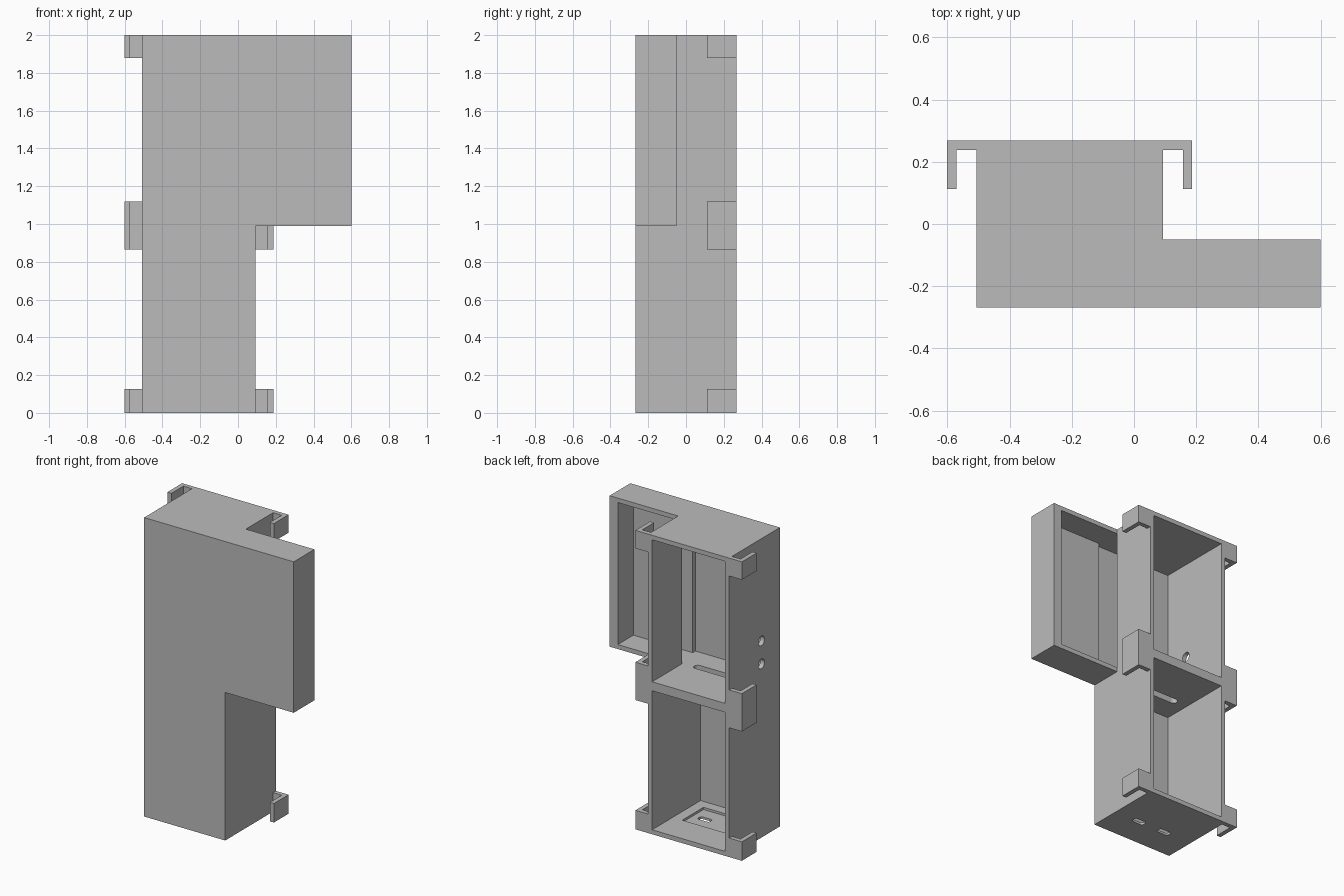
import bpy, bmesh
from mathutils import Matrix

cube = bpy.data.objects.get("Cube")
if cube:
    bpy.data.objects.remove(cube, do_unlink=True)

grey = bpy.data.materials.new("plain_grey")
grey.use_nodes = True
COLOUR = (0.5, 0.5, 0.5, 1)
grey.diffuse_color = COLOUR
grey.node_tree.nodes["Principled BSDF"].inputs["Base Color"].default_value = COLOUR

CX = -0.207            # middle of the main case
HALF = 0.3             # half its width
WALL = 0.03
FRONT, BACK, WING_BACK = -0.268, 0.268, -0.05
SHELF, WING_Z, TOP = 0.96, 0.99, 2.0
L, R = CX - HALF, CX + HALF


def finish(name, bm):
    bmesh.ops.recalc_face_normals(bm, faces=bm.faces[:])
    mesh = bpy.data.meshes.new(name)
    bm.to_mesh(mesh)
    bm.free()
    mesh.materials.append(grey)
    obj = bpy.data.objects.new(name, mesh)
    bpy.context.collection.objects.link(obj)
    return obj


def prism(name, outline, z0, z1):
    bm = bmesh.new()
    face = bm.faces.new([bm.verts.new((x, y, z0)) for x, y in outline])
    ext = bmesh.ops.extrude_face_region(bm, geom=[face])
    verts = [v for v in ext["geom"] if isinstance(v, bmesh.types.BMVert)]
    bmesh.ops.translate(bm, verts=verts, vec=(0, 0, z1 - z0))
    return finish(name, bm)


def box(name, x0, x1, y0, y1, z0, z1):
    return prism(name, [(x0, y0), (x1, y0), (x1, y1), (x0, y1)], z0, z1)


def slot(name, x, y, z0, z1, length, width, bevel):
    obj = box(name, x - length / 2, x + length / 2, y - width / 2, y + width / 2, z0, z1)
    bm = bmesh.new()
    bm.from_mesh(obj.data)
    edges = [e for e in bm.edges if abs(e.verts[0].co.z - e.verts[1].co.z) > 0.01]
    bmesh.ops.bevel(bm, geom=edges, offset=bevel, segments=4, profile=0.5, affect='EDGES')
    bm.to_mesh(obj.data)
    bm.free()
    return obj


def side_hole(name, y, z, radius):
    bm = bmesh.new()
    bmesh.ops.create_cone(bm, cap_ends=True, segments=24, radius1=radius, radius2=radius,
                          depth=0.2, matrix=Matrix.Translation((L, y, z)) @ Matrix.Rotation(1.5707963, 4, 'Y'))
    return finish(name, bm)


def combine(target, tools, operation):
    for tool in tools:
        tool.hide_render = True
        mod = target.modifiers.new(tool.name, 'BOOLEAN')
        mod.operation, mod.object, mod.solver = operation, tool, 'EXACT'
    bpy.context.view_layer.update()
    graph = bpy.context.evaluated_depsgraph_get()
    mesh = bpy.data.meshes.new_from_object(target.evaluated_get(graph))
    target.modifiers.clear()
    target.data = mesh
    for tool in tools:
        bpy.data.objects.remove(tool, do_unlink=True)


# Housing: tall case with a shallow wing on the upper left
housing = box("housing", L, R, FRONT, BACK, 0, TOP)
combine(housing, [box("wing", CX, 0.6, FRONT, WING_BACK, WING_Z, TOP)], 'UNION')

# Compartments open at the back, and the wing tray joined to the upper one
inner = FRONT + 0.024
upper = SHELF + 0.06
roof = TOP - WALL
combine(housing, [
    box("lower_space", L + WALL, R - WALL, inner, 0.4, WALL, SHELF),
    box("upper_space", L + WALL, R - WALL, inner, 0.4, upper, roof),
    box("passage", R - 0.05, R + 0.008, inner, WING_BACK, upper, roof),
    box("wing_space", R, 0.54, FRONT + 0.053, 0.05, upper, roof),
], 'DIFFERENCE')

# Floor recess, cable slots and round side holes
SLOT_Y = -0.065
cutters = [
    box("floor_recess", CX - 0.18, CX + 0.2, SLOT_Y - 0.11, SLOT_Y + 0.115, 0.015, 0.1),
    slot("shelf_slot", CX, SLOT_Y, SHELF - 0.1, upper + 0.1, 0.38, 0.05, 0.024),
]
for i, x in enumerate((-0.094, -0.293)):
    cutters.append(slot(f"floor_slot_{i}", x, SLOT_Y, -0.1, 0.1, 0.087, 0.042, 0.014))
for i, z in enumerate((1.316, 1.162)):
    cutters.append(side_hole(f"side_hole_{i}", -0.073, z, 0.032))
combine(housing, cutters, 'DIFFERENCE')

# Hooked clips along both back edges
reach = HALF + 0.094
hook = [(HALF, BACK), (reach, BACK), (reach, 0.112), (reach - WALL, 0.112),
        (reach - WALL, BACK - WALL), (HALF, BACK - WALL)]
for level, z0, z1 in (("bottom", 0, 0.127), ("middle", 0.865, 1.118), ("top", 1.88, TOP)):
    for side, s in (("left", 1), ("right", -1)):
        prism(f"{level}_{side}_clip", [(CX + s * x, y) for x, y in hook], z0, z1)
